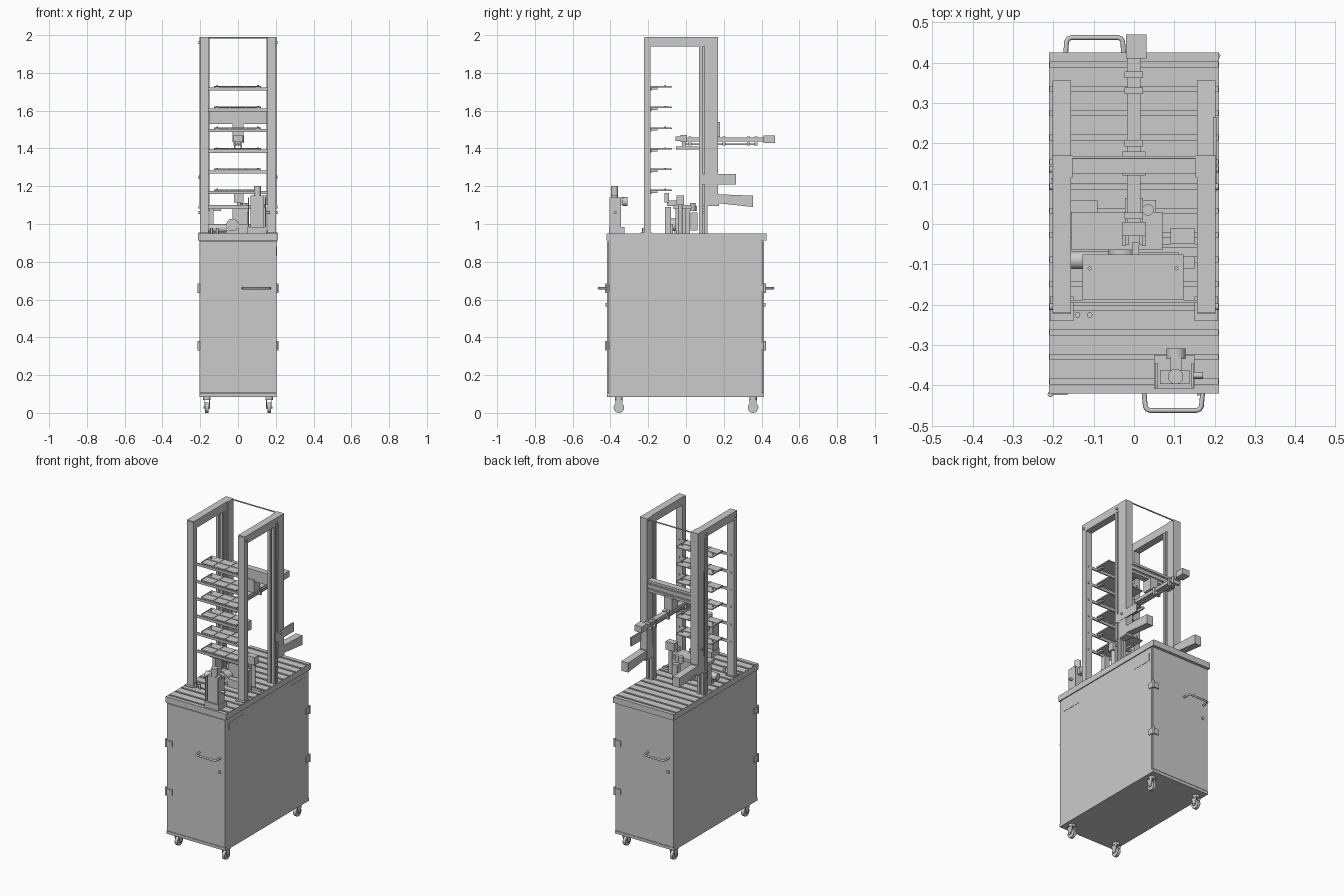
import bpy, bmesh, math
from mathutils import Matrix, Vector


def finish(name, bm):
    bmesh.ops.recalc_face_normals(bm, faces=bm.faces)
    me = bpy.data.meshes.new(name)
    bm.to_mesh(me)
    bm.free()
    ob = bpy.data.objects.new(name, me)
    bpy.context.collection.objects.link(ob)
    return ob


def box(name, x0, x1, y0, y1, z0, z1):
    bm = bmesh.new()
    bmesh.ops.create_cube(bm, size=1)
    for v in bm.verts:
        v.co = Vector(((x0 + x1) / 2 + v.co.x * (x1 - x0), (y0 + y1) / 2 + v.co.y * (y1 - y0),
                       (z0 + z1) / 2 + v.co.z * (z1 - z0)))
    return finish(name, bm)


def cyl(name, c, r, length, axis='Z', seg=24):
    bm = bmesh.new()
    bmesh.ops.create_cone(bm, cap_ends=True, segments=seg, radius1=r, radius2=r, depth=length)
    rot = {'X': Matrix.Rotation(math.pi / 2, 4, 'Y'), 'Y': Matrix.Rotation(math.pi / 2, 4, 'X'), 'Z': Matrix()}[axis]
    bm.transform(Matrix.Translation(c) @ rot)
    for f in bm.faces:
        f.smooth = len(f.verts) == 4
    for e in bm.edges:
        e.smooth = all(f.smooth for f in e.link_faces)
    return finish(name, bm)


def prism(name, pts, axis, a, b):
    """Extrude a 2D profile along an axis: X takes (y,z), Z takes (x,y)."""
    place = {'X': lambda p: (a, p[0], p[1]), 'Z': lambda p: (p[0], p[1], a)}[axis]
    bm = bmesh.new()
    f = bm.faces.new([bm.verts.new(place(p)) for p in pts])
    ext = bmesh.ops.extrude_face_region(bm, geom=[f])
    d = Vector((b - a, 0, 0)) if axis == 'X' else Vector((0, 0, b - a))
    bmesh.ops.translate(bm, vec=d, verts=[v for v in ext['geom'] if isinstance(v, bmesh.types.BMVert)])
    return finish(name, bm)


def tube(name, pts, r):
    cu = bpy.data.curves.new(name, 'CURVE')
    cu.dimensions = '3D'
    cu.bevel_depth, cu.bevel_resolution, cu.use_fill_caps = r, 3, True
    sp = cu.splines.new('POLY')
    sp.points.add(len(pts) - 1)
    for p, co in zip(sp.points, pts):
        p.co = (*co, 1)
    ob = bpy.data.objects.new(name, cu)
    bpy.context.collection.objects.link(ob)
    return ob


def slot_profile(cx, cy, h, w=0.005, d=0.013):
    """Square aluminium extrusion section with a slot on each side."""
    quarter = [(-h, -h), (-w, -h), (-w, -h + d), (w, -h + d), (w, -h)]
    pts = []
    for k in range(4):
        c, s = round(math.cos(k * math.pi / 2)), round(math.sin(k * math.pi / 2))
        pts += [(cx + x * c - y * s, cy + x * s + y * c) for x, y in quarter]
    return pts


# Cabinet body with doors
box("cabinet_body", -0.205, 0.205, -0.405, 0.4, 0.085, 0.912)
box("front_door", -0.203, 0.203, -0.418, -0.407, 0.105, 0.908)
box("rear_door", -0.203, 0.203, 0.402, 0.413, 0.105, 0.908)
box("front_sill", -0.205, 0.205, -0.418, -0.405, 0.085, 0.103)
box("rear_sill", -0.205, 0.205, 0.4, 0.413, 0.085, 0.103)
for y0 in (-0.38, 0.24):
    box("side_plate", 0.204, 0.2065, y0, y0 + 0.14, 0.83, 0.88)

# Door hardware, front and turned half round for the back
for s, n in ((1, "front"), (-1, "rear")):
    yf = 0.418 if s > 0 else 0.413
    path = [(0.025, yf), (0.028, 0.452), (0.032, 0.459), (0.04, 0.462), (0.155, 0.462),
            (0.163, 0.459), (0.167, 0.452), (0.17, yf)]
    tube(n + "_handle", [(s * x, -s * y, 0.66) for x, y in path], 0.006)
    cyl(n + "_lock", (s * 0.165, -s * (yf + 0.002), 0.572), 0.009, 0.01, 'Y')
    for z in (0.66, 0.355):
        box(n + "_hinge_leaf", *sorted((-s * 0.165, -s * 0.209)), *sorted((-s * yf, -s * (yf + 0.006))), z - 0.018, z + 0.018)
        box(n + "_hinge_side", *sorted((-s * 0.2, -s * 0.21)), *sorted((-s * 0.38, -s * (yf + 0.006))), z - 0.018, z + 0.018)
        cyl(n + "_hinge_pin", (-s * 0.207, -s * (yf + 0.004), z), 0.007, 0.05, 'Z', 12)

# Casters
for x in (-0.165, 0.165):
    for y in (-0.355, 0.355):
        cyl("caster_wheel", (x, y, 0.028), 0.028, 0.018, 'X')
        cyl("caster_swivel", (x, y, 0.077), 0.02, 0.016)
        for dx in (-0.014, 0.014):
            prism("caster_fork", [(y - 0.022, 0.07), (y - 0.01, 0.02), (y + 0.01, 0.02), (y + 0.022, 0.07)],
                  'X', x + dx - 0.002, x + dx + 0.002)
        box("caster_crown", x - 0.016, x + 0.016, y - 0.022, y + 0.022, 0.067, 0.072)
        cyl("caster_axle", (x, y, 0.028), 0.005, 0.036, 'X', 12)

# Slotted table top
top = [(-0.42, 0.912), (-0.42, 0.95)]
for k in range(14):
    y = -0.39 + k * 0.0604
    top += [(y - 0.006, 0.95), (y - 0.006, 0.94), (y - 0.011, 0.94), (y - 0.011, 0.93),
            (y + 0.011, 0.93), (y + 0.011, 0.94), (y + 0.006, 0.94), (y + 0.006, 0.95)]
prism("slotted_table", top + [(0.425, 0.95), (0.425, 0.912)], 'X', -0.208, 0.208)
for s in (-1, 1):
    box("table_side_strip", *sorted((s * 0.208, s * 0.211)), -0.42, 0.425, 0.912, 0.949)

# Frame columns, mirrored left and right
for s in (-1, 1):
    xi, xo = s * 0.156, s * 0.202
    X = sorted((xi, xo))
    box("front_column", *X, -0.222, -0.188, 0.95, 1.985)
    box("front_foot", *sorted((s * 0.15, s * 0.208)), -0.24, -0.18, 0.95, 0.955)
    prism("rear_column", slot_profile(s * 0.179, 0.092, 0.022), 'Z', 0.95, 1.985)
    box("lift_axis", *sorted((s * 0.152, s * 0.203)), 0.115, 0.17, 1.1, 1.99)
    box("lift_rail", *sorted((s * 0.2, s * 0.205)), 0.108, 0.114, 1.2, 1.73)
    box("top_beam", *X, -0.22, 0.115, 1.94, 1.99)
    # tapered lift motor housing: floor and two walls leaving the top open at the end
    prism("motor_housing", [(0.17, 1.157), (0.355, 1.15), (0.355, 1.09), (0.17, 1.11)], 'X', *X)
    box("motor_mount", *X, 0.108, 0.175, 1.095, 1.16)
    for y, z in ((-0.205, 1.96), (0.092, 1.96), (0.092, 1.09), (0.092, 1.06), (0.135, 1.25)):
        cyl("frame_bolt", (s * 0.205, y, z), 0.008, 0.008, 'X', 12)
cyl("top_tie_rod", (0, 0.165, 1.985), 0.004, 0.32, 'X', 12)
box("control_plate", 0.196, 0.204, 0.08, 0.265, 1.21, 1.265)

# Shelves with divided trays
for k in range(6):
    z = 1.728 - k * 0.1096
    box("shelf_bar", -0.157, 0.157, -0.196, -0.188, z - 0.022, z - 0.006)
    box("shelf_plate", -0.128, 0.123, -0.188, -0.075, z - 0.005, z)
    for x in (-0.128, -0.045, 0.038, 0.119):
        box("shelf_divider", x, x + 0.004, -0.188, -0.077, z, z + 0.003)
    box("shelf_divider_long", -0.128, 0.123, -0.133, -0.129, z, z + 0.003)
    for x in (-0.11, 0.105):
        box("shelf_bracket", x - 0.008, x + 0.008, -0.192, -0.15, z - 0.015, z - 0.004)
        cyl("shelf_screw", (x, -0.11, z + 0.003), 0.005, 0.008, 'Z', 12)
    for s in (-1, 1):
        cyl("shelf_bolt", (s * 0.18, -0.187, z - 0.014), 0.006, 0.008, 'Y', 12)

# Lifting crossbeam and extending arm
prism("lift_crossbeam", [(0.125, 1.53), (0.165, 1.53), (0.165, 1.545), (0.158, 1.545), (0.158, 1.555),
                         (0.165, 1.555), (0.165, 1.577), (0.158, 1.577), (0.158, 1.587), (0.165, 1.587),
                         (0.165, 1.602), (0.125, 1.602)], 'X', -0.156, 0.156)
box("arm_carriage", -0.028, 0.028, 0.12, 0.18, 1.46, 1.54)
box("arm_beam", -0.017, 0.016, -0.02, 0.42, 1.438, 1.458)
box("arm_motor", -0.02, 0.031, 0.41, 0.47, 1.43, 1.468)
box("arm_rail", -0.008, 0.008, -0.02, 0.37, 1.418, 1.426)
for y in (0.02, 0.2, 0.33, 0.37):
    box("arm_clamp", -0.024, 0.022, y - 0.008, y + 0.008, 1.416, 1.462)
box("gripper_body", -0.03, 0.03, -0.03, 0.005, 1.435, 1.47)
for s in (-1, 1):
    box("gripper_finger", *sorted((s * 0.012, s * 0.022)), -0.052, 0.065, 1.395, 1.41)
    box("gripper_link", *sorted((s * 0.012, s * 0.022)), -0.02, 0.0, 1.4, 1.44)
    box("gripper_tip", *sorted((s * 0.02, s * 0.03)), -0.055, -0.03, 1.44, 1.462)

# Regulator stand at the front of the table
box("stand_base", 0.05, 0.15, -0.407, -0.325, 0.95, 0.985)
box("stand_plate_left", 0.052, 0.058, -0.405, -0.345, 0.985, 1.14)
box("stand_plate_right", 0.142, 0.148, -0.405, -0.345, 0.985, 1.14)
box("stand_body", 0.065, 0.138, -0.397, -0.362, 0.985, 1.15)
cyl("stand_cylinder", (0.103, -0.378, 1.17), 0.019, 0.06)
box("gauge_arm", 0.09, 0.118, -0.362, -0.33, 1.1, 1.14)
cyl("gauge", (0.104, -0.322, 1.118), 0.024, 0.026, 'Y')
cyl("stand_knob", (0.158, -0.375, 1.06), 0.008, 0.025, 'X', 12)

# Working station in the middle of the table
box("station_rail", -0.155, 0.2, -0.06, -0.05, 0.95, 0.965)
box("station_post", -0.03, 0.05, -0.055, 0.0, 0.95, 1.08)
box("station_beam", -0.155, 0.07, -0.065, 0.03, 1.08, 1.1)
box("station_side_box", 0.02, 0.055, 0.025, 0.06, 0.965, 1.06)
box("station_slide", -0.16, -0.09, 0.03, 0.058, 1.07, 1.095)
box("station_leg", -0.15, -0.13, -0.04, 0.02, 0.95, 1.08)
cyl("station_motor", (-0.11, -0.09, 0.977), 0.022, 0.1, 'X')
cyl("station_drum", (-0.03, -0.08, 0.995), 0.033, 0.05, 'Y')
box("station_drive", 0.0, 0.11, -0.105, -0.07, 0.95, 1.0)
box("pusher_block", 0.115, 0.15, -0.11, -0.08, 0.95, 1.09)
cyl("pusher_post", (0.13, -0.03, 1.05), 0.012, 0.2)
box("pusher_head", 0.09, 0.15, -0.05, -0.01, 1.1, 1.15)
box("sensor_head", -0.02, 0.03, -0.115, -0.09, 1.115, 1.165)
box("sensor_stem", -0.005, 0.012, -0.1, -0.045, 1.095, 1.125)
for x in (0.01, 0.035):
    cyl("station_knob", (x, 0.035, 1.09), 0.014, 0.04)
for x in (-0.14, -0.11):
    cyl("table_stop", (x, -0.225, 0.965), 0.007, 0.03, 'Z', 12)
